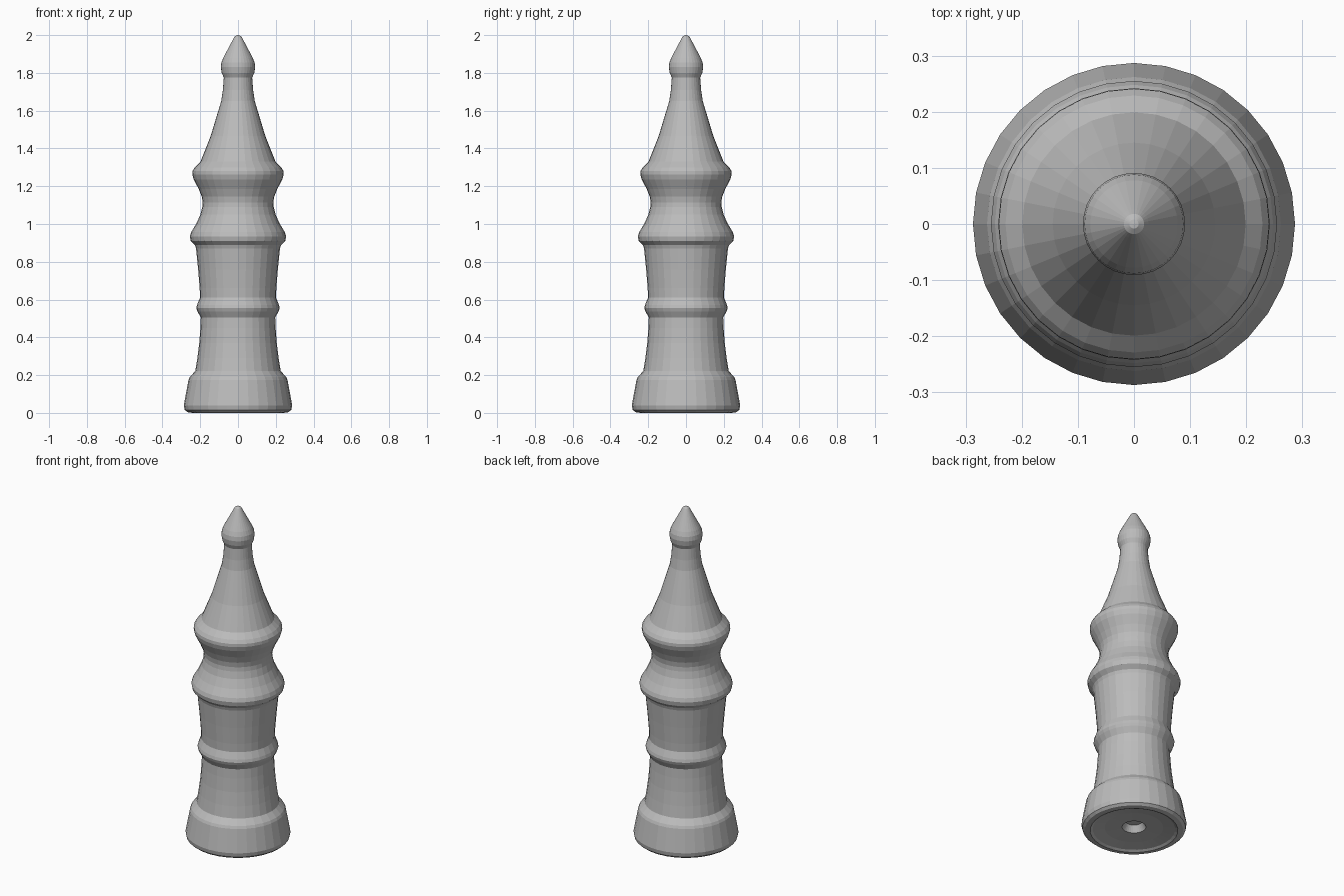
import bpy, bmesh, math

if "Cube" in bpy.data.objects:
    bpy.data.objects.remove(bpy.data.objects["Cube"])

SIDES = 32

# One plain grey material
grey = bpy.data.materials.new("plain grey")
grey.diffuse_color = (0.5, 0.5, 0.5, 1)
grey.use_nodes = True
grey.node_tree.nodes["Principled BSDF"].inputs["Base Color"].default_value = grey.diffuse_color

# Turned outline (radius, height), from the underside hole up to the tip
underside = [(0, 0.06), (0.045, 0.06), (0.065, 0.022), (0.16, 0.018), (0.225, 0.008)]
foot = [(0.24, 0.0), (0.268, 0.004), (0.282, 0.016), (0.287, 0.04),
        (0.262, 0.175), (0.255, 0.19), (0.226, 0.222)]
lower_shaft = [(0.215, 0.29), (0.205, 0.37), (0.199, 0.45), (0.197, 0.505)]
ring = [(0.215, 0.538), (0.221, 0.555), (0.217, 0.572), (0.201, 0.61)]
upper_shaft = [(0.203, 0.66), (0.211, 0.76), (0.222, 0.87), (0.228, 0.888)]
lower_collar = [(0.25, 0.91), (0.255, 0.935), (0.248, 0.957), (0.222, 1.0)]
waist = [(0.199, 1.05), (0.189, 1.09), (0.187, 1.115), (0.192, 1.145), (0.208, 1.185)]
upper_collar = [(0.234, 1.235), (0.242, 1.262), (0.241, 1.28), (0.229, 1.3), (0.199, 1.33)]
spire = [(0.145, 1.465), (0.089, 1.65), (0.08, 1.71), (0.075, 1.775)]
finial = [(0.086, 1.8), (0.091, 1.83), (0.088, 1.855), (0.078, 1.88),
          (0.026, 1.978), (0.018, 1.992), (0.008, 1.999), (0, 2.0)]
profile = (underside + foot + lower_shaft + ring + upper_shaft + lower_collar
           + waist + upper_collar + spire + finial)


def lathe(name, points):
    """Spin an outline around z into a closed, flat-faced solid."""
    bm = bmesh.new()
    rows = []
    for r, z in points:
        n = 1 if r == 0 else SIDES
        rows.append([bm.verts.new((r * math.cos(2 * math.pi * i / SIDES),
                                   r * math.sin(2 * math.pi * i / SIDES), z))
                     for i in range(n)])
    for a, b in zip(rows, rows[1:]):
        for i in range(SIDES):
            j = (i + 1) % SIDES
            if len(a) == 1:
                bm.faces.new((a[0], b[j], b[i]))
            elif len(b) == 1:
                bm.faces.new((a[i], a[j], b[0]))
            else:
                bm.faces.new((a[i], a[j], b[j], b[i]))
    bmesh.ops.recalc_face_normals(bm, faces=bm.faces)
    mesh = bpy.data.meshes.new(name)
    bm.to_mesh(mesh)
    bm.free()
    mesh.materials.append(grey)
    obj = bpy.data.objects.new(name, mesh)
    bpy.context.collection.objects.link(obj)
    return obj


lathe("turned_finial_post", profile)
